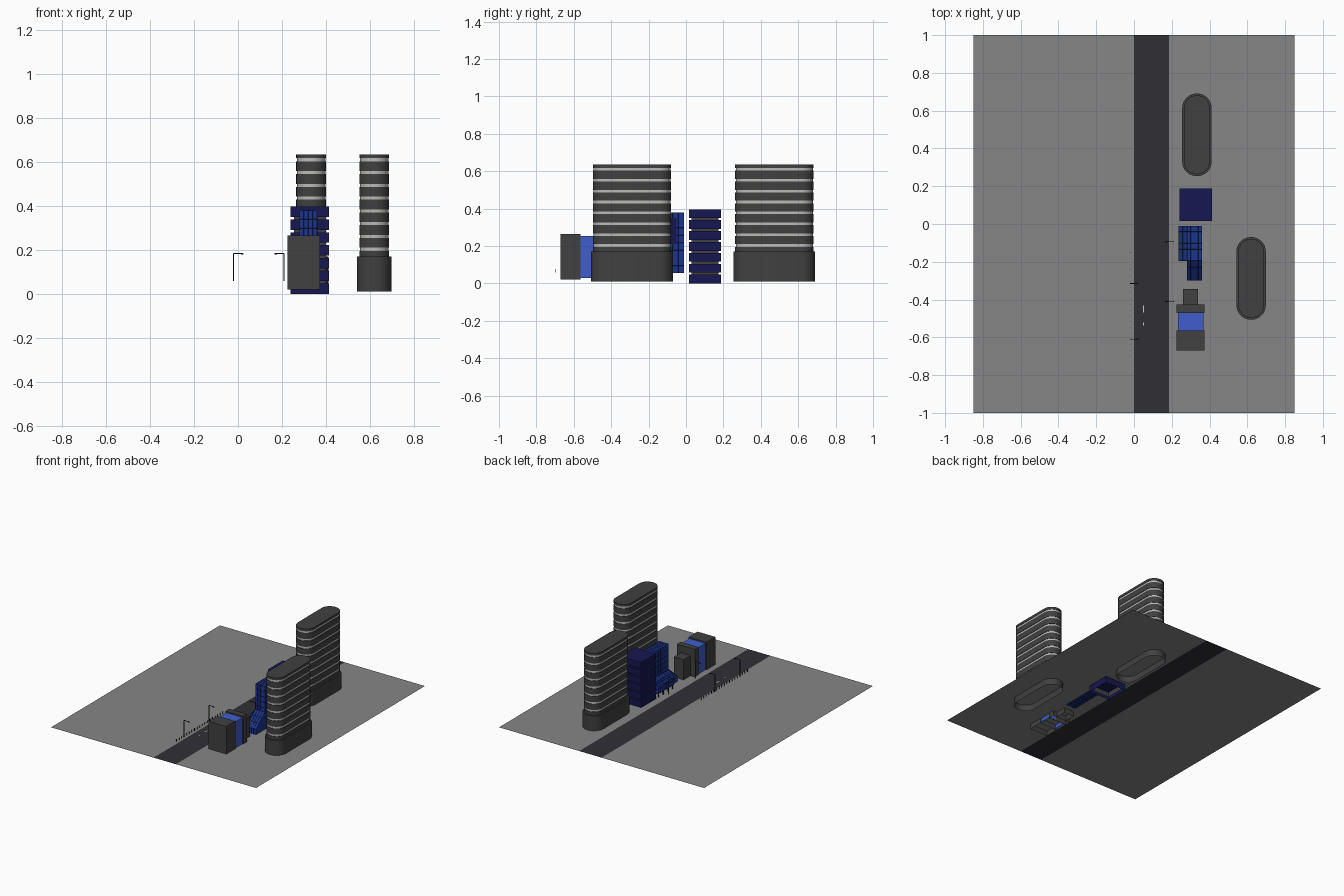
import bpy, bmesh, math
from mathutils import Vector

if "Cube" in bpy.data.objects:
    bpy.data.objects.remove(bpy.data.objects["Cube"])

G = 0.058  # street level


def mat(name, c):
    m = bpy.data.materials.new(name)
    m.diffuse_color = (*c, 1)
    m.use_nodes = True
    m.node_tree.nodes["Principled BSDF"].inputs["Base Color"].default_value = m.diffuse_color
    return m


ASPHALT = mat("asphalt", (0.03, 0.028, 0.035))
PAVING = mat("paving", (0.24, 0.24, 0.24))
DARK = mat("dark_concrete", (0.052, 0.052, 0.052))
LIGHT = mat("light_band", (0.5, 0.5, 0.48))
NAVY = mat("navy", (0.008, 0.008, 0.085))
BLUE = mat("blue_glass", (0.012, 0.035, 0.27))
BRIGHT = mat("bright_blue", (0.05, 0.11, 0.6))
BLACK = mat("black_metal", (0.01, 0.01, 0.012))
SEAM = mat("seam", (0.006, 0.008, 0.04))
WHITE = mat("white_paint", (0.8, 0.8, 0.8))


def finish(name, bm, *mats):
    bmesh.ops.recalc_face_normals(bm, faces=bm.faces)
    me = bpy.data.meshes.new(name)
    bm.to_mesh(me)
    bm.free()
    for m in mats:
        me.materials.append(m)
    ob = bpy.data.objects.new(name, me)
    bpy.context.collection.objects.link(ob)
    return ob


def prism(pts, offset, cap_start=True):
    """Extrude a closed outline by a vector; optionally leave the start open."""
    bm = bmesh.new()
    a = [bm.verts.new(p) for p in pts]
    b = [bm.verts.new(Vector(p) + Vector(offset)) for p in pts]
    n = len(pts)
    for i in range(n):
        bm.faces.new((a[i], a[(i + 1) % n], b[(i + 1) % n], b[i]))
    bm.faces.new(b)
    if cap_start:
        bm.faces.new(a[::-1])
    return bm


def box(name, x, y, z, m, bottom=True):
    pts = [(x[0], y[0], z[0]), (x[1], y[0], z[0]), (x[1], y[1], z[0]), (x[0], y[1], z[0])]
    return finish(name, prism(pts, (0, 0, z[1] - z[0]), bottom), m)


def plane(name, x, y, z, m):
    bm = bmesh.new()
    bm.faces.new([bm.verts.new(p) for p in
                  ((x[0], y[0], z), (x[1], y[0], z), (x[1], y[1], z), (x[0], y[1], z))])
    return finish(name, bm, m)


def stadium(name, cx, cy, hw, hl, z0, z1, m, bottom=True):
    """Rounded-end block, long axis along y."""
    pts = []
    for s in (1, -1):
        for i in range(17):
            t = math.pi * i / 16
            pts.append((cx + s * hw * math.cos(t), cy + s * (hl - hw + hw * math.sin(t)), z0))
    ob = finish(name, prism(pts, (0, 0, z1 - z0), bottom), m)
    bpy.context.view_layer.objects.active = ob
    ob.select_set(True)
    bpy.ops.object.shade_smooth_by_angle()
    ob.select_set(False)


def panelled(name, pts, offset, step):
    """Prism cut into a grid of shallow glass panels with dark seams."""
    bm = prism(pts, offset)
    bmesh.ops.recalc_face_normals(bm, faces=bm.faces)
    for ax in range(3):
        lo = min(v.co[ax] for v in bm.verts)
        hi = max(v.co[ax] for v in bm.verts)
        n = max(1, round((hi - lo) / step[ax]))
        no = Vector([float(i == ax) for i in range(3)])
        for k in range(1, n):
            bmesh.ops.bisect_plane(bm, geom=bm.verts[:] + bm.edges[:] + bm.faces[:],
                                   plane_co=no * (lo + (hi - lo) * k / n), plane_no=no)
    old = bm.faces[:]
    res = bmesh.ops.inset_individual(bm, faces=old, thickness=0.0012, depth=-0.0008)
    for f in res["faces"]:
        f.material_index = 1
    return finish(name, bm, BLUE, SEAM)


# Ground and road
plane("ground_left", (-0.85, 0), (-1, 1), G, PAVING)
plane("ground_right", (0.185, 0.85), (-1, 1), G, PAVING)
plane("road", (0, 0.185), (-1, 1), G, ASPHALT)
for y, l in ((-0.45, 0.035), (-0.53, 0.015)):
    plane("lane_dash", (0.047, 0.053), (y - l / 2, y + l / 2), G + 0.001, WHITE)

# Two rounded towers: podium, light core, dark floor bands
for cx, cy in ((0.333, 0.472), (0.62, -0.288)):
    stadium("tower_podium", cx, cy, 0.078, 0.219, 0.01, 0.17, DARK, False)
    stadium("tower_core", cx, cy, 0.065, 0.206, 0.17, 0.625, LIGHT)
    edges = [0.17] + [0.203 + 0.0582 * k for k in range(8)] + [0.642]
    for k in range(9):
        lo = edges[k] + (0.007 if k else 0)
        stadium("tower_floor_band", cx, cy, 0.068, 0.209, lo, edges[k + 1] - 0.007, DARK)

# Navy block with recessed joints between floors
box("navy_core", (0.255, 0.4), (0.03, 0.175), (0.01, 0.39), DARK, False)
for k in range(7):
    z = k * 0.0583
    box("navy_floor", (0.24, 0.413), (0.015, 0.188), (z, z + 0.047), NAVY, k > 0)

# Blue glass building: tower, side lean-to and sloped front
step = (0.02, 0.031, 0.04)
panelled("glass_tower", [(0.28, -0.195, G - 0.003), (0.36, -0.195, G - 0.003),
                         (0.36, -0.01, G - 0.003), (0.28, -0.01, G - 0.003)], (0, 0, 0.325), step)
panelled("glass_side_wing", [(0.235, -0.195, 0.085), (0.28, -0.195, 0.085),
                             (0.28, -0.195, 0.19), (0.235, -0.195, 0.14)], (0, 0.185, 0), step)
panelled("glass_front_slope", [(0.28, -0.30, G - 0.003), (0.28, -0.195, G - 0.003),
                               (0.28, -0.195, 0.19), (0.28, -0.30, 0.10)], (0.08, 0, 0), (0.02, 0.035, 1))
box("glass_side_panel", (0.355, 0.361), (-0.17, -0.05), (0.21, 0.35), NAVY)
for y in (-0.185, -0.13, -0.075, -0.02):
    box("wing_column", (0.238, 0.244), (y - 0.003, y + 0.003), (G, 0.086), BLACK)

# Front group of blocks
box("front_block", (0.225, 0.373), (-0.67, -0.565), (0.02, 0.265), DARK, False)
box("blue_link", (0.233, 0.367), (-0.565, -0.47), (0.03, 0.255), BRIGHT, False)
box("rear_slab", (0.225, 0.373), (-0.47, -0.425), (0.02, 0.265), DARK, False)
box("rear_annex", (0.26, 0.34), (-0.425, -0.343), (0.02, 0.21), DARK, False)

# Street lamps on both kerbs
for x, d, ys in ((-0.02, 1, (-0.61, -0.315)), (0.21, -1, (-0.41, -0.095))):
    for y in ys:
        box("lamp_pole", (x - 0.002, x + 0.002), (y - 0.002, y + 0.002), (G, 0.183), BLACK)
        e = sorted((x, x + d * 0.043))
        box("lamp_arm", e, (y - 0.0015, y + 0.0015), (0.182, 0.185), BLACK)
        h = sorted((x + d * 0.033, x + d * 0.045))
        box("lamp_head", h, (y - 0.003, y + 0.003), (0.179, 0.183), BLACK)

# Row of bollards
for k in range(19):
    y = -0.70 + k * 0.0305
    box("bollard", (-0.0215, -0.0185), (y - 0.0015, y + 0.0015), (G, 0.078), BLACK)
